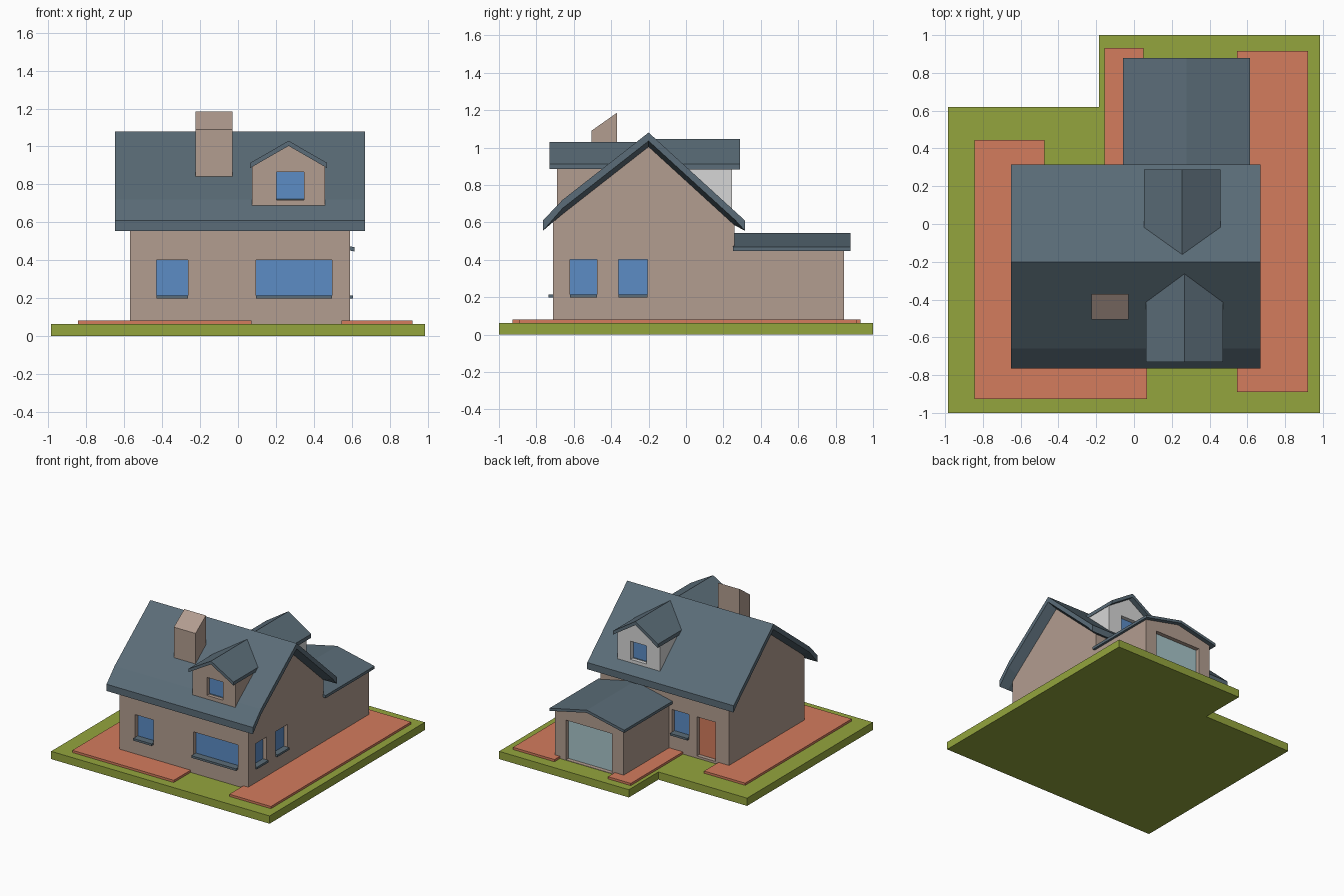
import bpy, bmesh

if "Cube" in bpy.data.objects:
    bpy.data.objects.remove(bpy.data.objects["Cube"])


def material(name, srgb):
    m = bpy.data.materials.new(name)
    lin = [c / 12.92 if c <= 0.04045 else ((c + 0.055) / 1.055) ** 2.4 for c in srgb]
    m.diffuse_color = (*lin, 1)
    m.use_nodes = True
    m.node_tree.nodes["Principled BSDF"].inputs["Base Color"].default_value = m.diffuse_color
    return m


WALL = material("wall_taupe", (0.70, 0.615, 0.565))
ROOF = material("roof_slate", (0.355, 0.425, 0.47))
GRASS = material("grass_green", (0.58, 0.645, 0.24))
BRICK = material("terracotta", (0.83, 0.485, 0.365))
GLASS = material("window_blue", (0.36, 0.55, 0.77))
GREY = material("light_grey", (0.84, 0.84, 0.84))
SHUTTER = material("garage_door_blue_grey", (0.66, 0.77, 0.79))


def loft(name, rings, mat):
    """Closed solid through a row of equal-length point rings."""
    bm = bmesh.new()
    vs = [[bm.verts.new(p) for p in ring] for ring in rings]
    n = len(vs[0])
    for a, b in zip(vs, vs[1:]):
        for i in range(n):
            bm.faces.new((a[i], a[(i + 1) % n], b[(i + 1) % n], b[i]))
    bm.faces.new(vs[0])
    bm.faces.new(vs[-1])
    bmesh.ops.recalc_face_normals(bm, faces=bm.faces)
    me = bpy.data.meshes.new(name)
    bm.to_mesh(me)
    bm.free()
    ob = bpy.data.objects.new(name, me)
    bpy.context.collection.objects.link(ob)
    me.materials.append(mat)
    return ob


def prism(name, pts, axis, a, b, mat):
    """Extrude a 2D profile along an axis from a to b."""
    place = {"x": lambda p, t: (t, p[0], p[1]),
             "y": lambda p, t: (p[0], t, p[1]),
             "z": lambda p, t: (p[0], p[1], t)}[axis]
    return loft(name, [[place(p, t) for p in pts] for t in (a, b)], mat)


def box(name, x, y, z, mat):
    pts = [(x[0], y[0]), (x[1], y[0]), (x[1], y[1]), (x[0], y[1])]
    return prism(name, pts, "z", z[0], z[1], mat)


def opening(wall, name, axis, plane, out, u, z, mat, depth=0.04, sill=0.0):
    """Cut a recess in a wall, fill its back with a thin plate, add a sill."""
    def slab(nm, t0, t1, zz, m):
        t = sorted((plane + out * t0, plane + out * t1))
        return box(nm, t, u, zz, m) if axis == "x" else box(nm, u, t, zz, m)
    cutter = slab("cutter", -depth, 0.05, z, WALL)
    cutter.hide_render = True
    mod = wall.modifiers.new("cut", "BOOLEAN")
    mod.operation, mod.solver, mod.object = "DIFFERENCE", "EXACT", cutter
    bpy.context.view_layer.objects.active = wall
    bpy.ops.object.modifier_apply(modifier=mod.name)
    bpy.data.objects.remove(cutter)
    slab(name, -depth - 0.001, -depth + 0.007, z, mat)
    if sill:
        slab(name + "_sill", -depth, sill, (z[0] - 0.002, z[0] + 0.015), ROOF)


# Lawn and paving
prism("lawn", [(-0.985, -1), (0.985, -1), (0.985, 1), (-0.185, 1), (-0.185, 0.62),
               (-0.985, 0.62)], "z", 0, 0.063, GRASS)
for nm, x, y in (("right_path", (0.545, 0.92), (-0.89, 0.915)),
                 ("left_path", (-0.845, -0.475), (-0.927, 0.445)),
                 ("front_path", (-0.475, 0.07), (-0.927, -0.65)),
                 ("garage_path", (-0.155, 0.05), (0.24, 0.933))):
    box(nm, x, y, (0.05, 0.081), BRICK)

# House body with its windows and back door
house = prism("house_walls", [(-0.71, 0.055), (0.26, 0.055), (0.26, 0.6), (-0.2, 1.02),
                              (-0.66, 0.66), (-0.71, 0.61)], "x", -0.57, 0.59, WALL)
WZ = (0.2, 0.4)
opening(house, "front_left_window", "y", -0.71, -1, (-0.43, -0.265), WZ, GLASS, sill=0.025)
opening(house, "front_right_window", "y", -0.71, -1, (0.095, 0.495), WZ, GLASS, sill=0.025)
opening(house, "side_window_a", "x", 0.59, 1, (-0.62, -0.475), WZ, GLASS, sill=0.017)
opening(house, "side_window_b", "x", 0.59, 1, (-0.36, -0.205), WZ, GLASS, sill=0.017)
opening(house, "back_window", "y", 0.26, 1, (-0.21, -0.055), WZ, GLASS, sill=0.025)
opening(house, "back_door", "y", 0.26, 1, (-0.45, -0.28), (0.081, 0.4), BRICK)

# Main roof: gable ends slope inward below the verge
top = [(-0.765, 0.61), (-0.66, 0.72), (-0.2, 1.08), (0.26, 0.66), (0.315, 0.61)]


def roof_ring(x, drop):
    low = [(y, z - (drop if 0 < i < 4 else 0.055)) for i, (y, z) in enumerate(top)]
    return [(x, y, z) for y, z in top + low[::-1]]


loft("main_roof", [roof_ring(-0.65, 0.045), roof_ring(-0.57, 0.076),
                   roof_ring(0.59, 0.076), roof_ring(0.67, 0.045)], ROOF)

# Chimney with slanted top
prism("chimney", [(-0.505, 0.78), (-0.37, 0.88), (-0.37, 1.185), (-0.505, 1.09)],
      "x", -0.225, -0.03, WALL)


def gable_roof(name, cx, half, ridge, eave, thick, y0, y1):
    pts = [(cx - half, eave), (cx, ridge), (cx + half, eave)]
    prism(name, pts + [(x, z - thick) for x, z in pts[::-1]], "y", y0, y1, ROOF)


def gable_walls(name, cx, half, base, side, peak, y0, y1, mat):
    return prism(name, [(cx - half, base), (cx + half, base), (cx + half, side),
                        (cx, peak), (cx - half, side)], "y", y0, y1, mat)


# Front dormer
d = gable_walls("front_dormer_walls", 0.267, 0.193, 0.63, 0.9, 1.01, -0.69, -0.35, WALL)
opening(d, "front_dormer_window", "y", -0.69, -1, (0.203, 0.347), (0.718, 0.865), GLASS)
gable_roof("front_dormer_roof", 0.267, 0.203, 1.03, 0.913, 0.027, -0.73, -0.25)

# Back dormer
d = gable_walls("back_dormer_walls", 0.255, 0.193, 0.62, 0.9, 1.02, -0.1, 0.245, GREY)
opening(d, "back_dormer_window", "y", 0.245, 1, (0.183, 0.327), (0.7, 0.848), GLASS)
gable_roof("back_dormer_roof", 0.255, 0.203, 1.045, 0.913, 0.03, -0.17, 0.288)

# Garage wing
g = gable_walls("garage_walls", 0.28, 0.31, 0.055, 0.455, 0.53, 0.24, 0.845, WALL)
opening(g, "garage_door", "y", 0.845, 1, (0.075, 0.49), (0.066, 0.39), SHUTTER)
gable_roof("garage_roof", 0.278, 0.337, 0.542, 0.468, 0.022, 0.25, 0.88)
